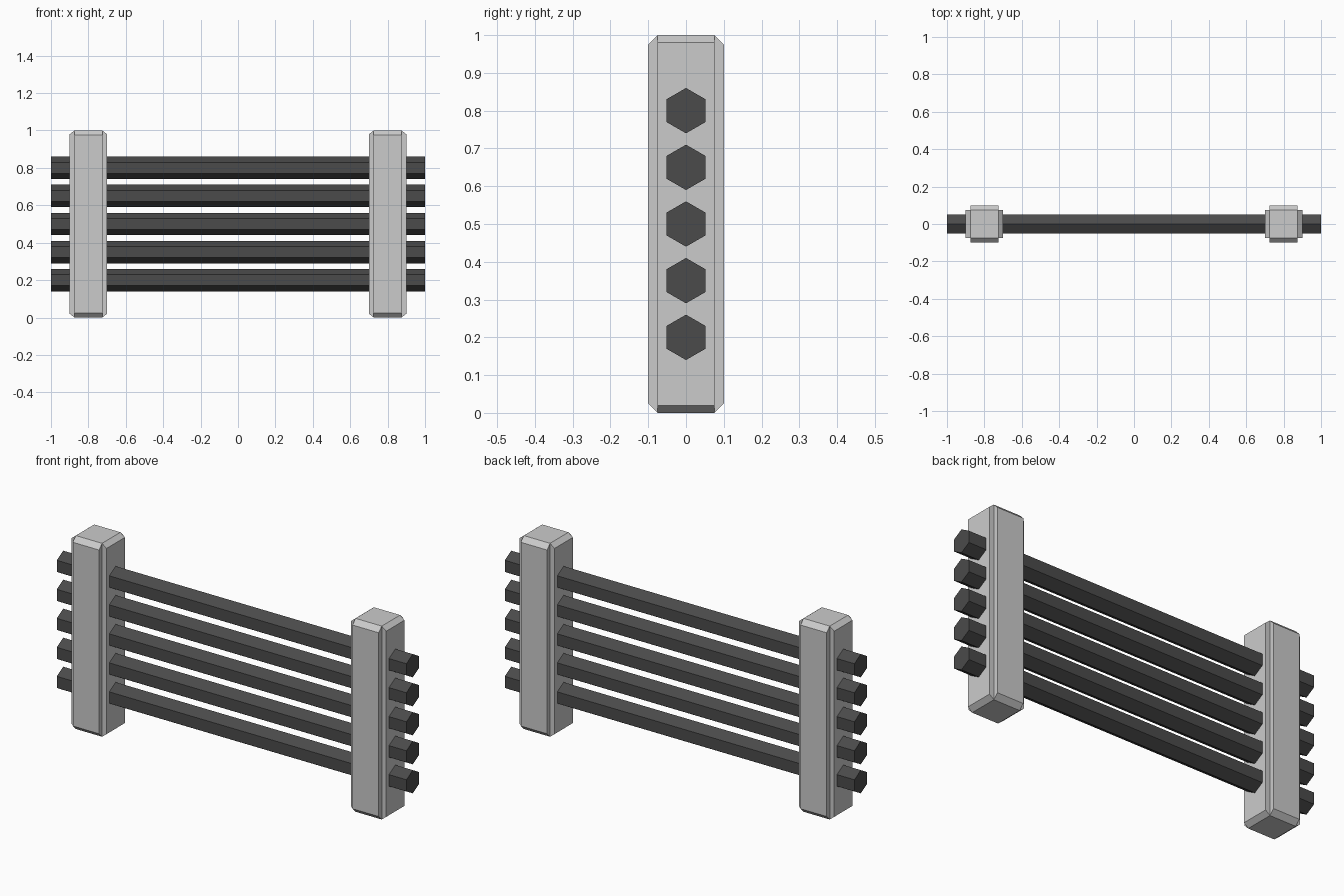
import bpy, bmesh
from mathutils import Matrix, Vector

if "Cube" in bpy.data.objects:
    bpy.data.objects.remove(bpy.data.objects["Cube"])

dark = bpy.data.materials.new("dark_bar")
dark.diffuse_color = (0.07, 0.07, 0.07, 1)
dark.use_nodes = True
dark.node_tree.nodes["Principled BSDF"].inputs["Base Color"].default_value = dark.diffuse_color


def add_object(name, bm, mat=None):
    bmesh.ops.recalc_face_normals(bm, faces=bm.faces[:])
    mesh = bpy.data.meshes.new(name)
    bm.to_mesh(mesh)
    bm.free()
    if mat:
        mesh.materials.append(mat)
    ob = bpy.data.objects.new(name, mesh)
    bpy.context.collection.objects.link(ob)
    return ob


# Posts: square core whose four sides are raised into panels with sloped ends
def post(name, x):
    bm = bmesh.new()
    bmesh.ops.create_cube(bm, size=1, matrix=Matrix.Translation((x, 0, 0.5))
                          @ Matrix.Diagonal((0.15, 0.15, 1, 1)))
    bm.normal_update()
    sides = [(f, f.normal.copy()) for f in bm.faces if abs(f.normal.z) < 0.5]
    for face, normal in sides:
        panel = bmesh.ops.extrude_discrete_faces(bm, faces=[face])["faces"][0]
        slope = 0.02 if abs(normal.x) > 0.5 else 0.025
        for v in panel.verts:
            v.co += normal * 0.025
            v.co.z += slope if v.co.z < 0.5 else -slope
    add_object(name, bm)


post("left_post", -0.8)
post("right_post", 0.8)


# Hexagonal rails running through both posts, a corner pointing up
def rail(name, z):
    bm = bmesh.new()
    bmesh.ops.create_cone(bm, cap_ends=True, segments=6, radius1=0.06,
                          radius2=0.06, depth=2)
    # local z -> x, local y -> z, local x -> y
    turn = Matrix(((0, 0, 1, 0), (1, 0, 0, 0), (0, 1, 0, 0), (0, 0, 0, 1)))
    top = max(bm.verts, key=lambda v: v.co.y).co.y
    if top < 0.059:  # make sure a corner lies on local y
        turn = turn @ Matrix.Rotation(0.5235988, 4, 'Z')
    bm.transform(Matrix.Translation(Vector((0, 0, z))) @ turn)
    add_object(name, bm, dark)


for i in range(5):
    rail(f"rail_{i + 1}", 0.2 + 0.15 * i)
